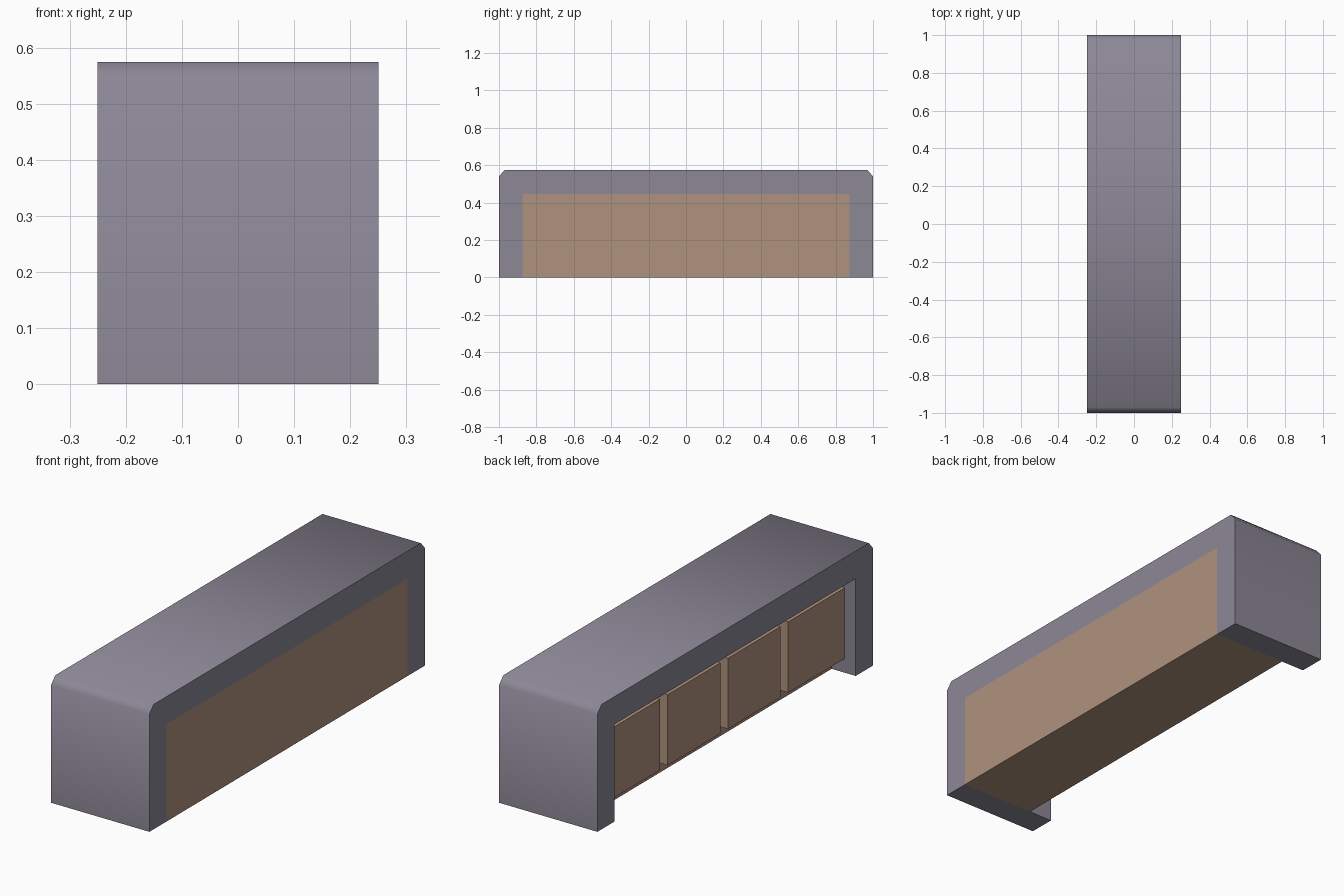
import bpy
import bmesh
import math

default = bpy.data.objects.get("Cube")
if default:
    bpy.data.objects.remove(default, do_unlink=True)


def material(name, rgb):
    mat = bpy.data.materials.new(name)
    mat.use_nodes = True
    mat.diffuse_color = (*rgb, 1)
    mat.node_tree.nodes["Principled BSDF"].inputs["Base Color"].default_value = (*rgb, 1)
    return mat


def extrude_profile(name, half, x0, x1, mat):
    """Mirror a half outline of (y, z) points across y = 0 and extrude it along x."""
    outline = half + [(-y, z) for y, z in reversed(half)]
    bm = bmesh.new()
    face = bm.faces.new([bm.verts.new((x0, y, z)) for y, z in outline])
    ext = bmesh.ops.extrude_face_region(bm, geom=[face])
    moved = [g for g in ext["geom"] if isinstance(g, bmesh.types.BMVert)]
    bmesh.ops.translate(bm, verts=moved, vec=(x1 - x0, 0, 0))
    bmesh.ops.recalc_face_normals(bm, faces=bm.faces)
    mesh = bpy.data.meshes.new(name)
    bm.to_mesh(mesh)
    bm.free()
    mesh.materials.append(mat)
    obj = bpy.data.objects.new(name, mesh)
    bpy.context.collection.objects.link(obj)
    return obj


grey = material("grey_frame", (0.262, 0.242, 0.305))
tan = material("tan_wood", (0.429, 0.287, 0.209))

HALF_DEPTH = 0.25
INNER = 0.875       # half length of the opening
OPEN_TOP = 0.447    # underside of the top beam

# Outer frame: two legs and a top beam with chamfered corners
frame = extrude_profile(
    "frame",
    [(INNER, OPEN_TOP), (INNER, 0), (1, 0), (1, 0.54), (0.97, 0.574)],
    -HALF_DEPTH, HALF_DEPTH, grey)
bpy.ops.object.select_all(action="DESELECT")
bpy.context.view_layer.objects.active = frame
frame.select_set(True)
bpy.ops.object.shade_smooth_by_angle(angle=math.radians(50))

# Wooden cabinet body filling the opening, set back on the drawer side
extrude_profile("cabinet_body", [(INNER, 0), (INNER, OPEN_TOP)],
                -0.128, HALF_DEPTH, tan)

# Four drawer fronts; the outer ones meet the legs
GAP = 0.055
BAY = 2 * INNER / 4
for i in range(4):
    y0 = -INNER + i * BAY + (GAP / 2 if i > 0 else 0)
    y1 = -INNER + (i + 1) * BAY - (GAP / 2 if i < 3 else 0)
    drawer = extrude_profile(f"drawer_front_{i + 1}",
                             [((y1 - y0) / 2, 0.065), ((y1 - y0) / 2, 0.39)],
                             -0.194, -0.128, tan)
    drawer.location.y = (y0 + y1) / 2
